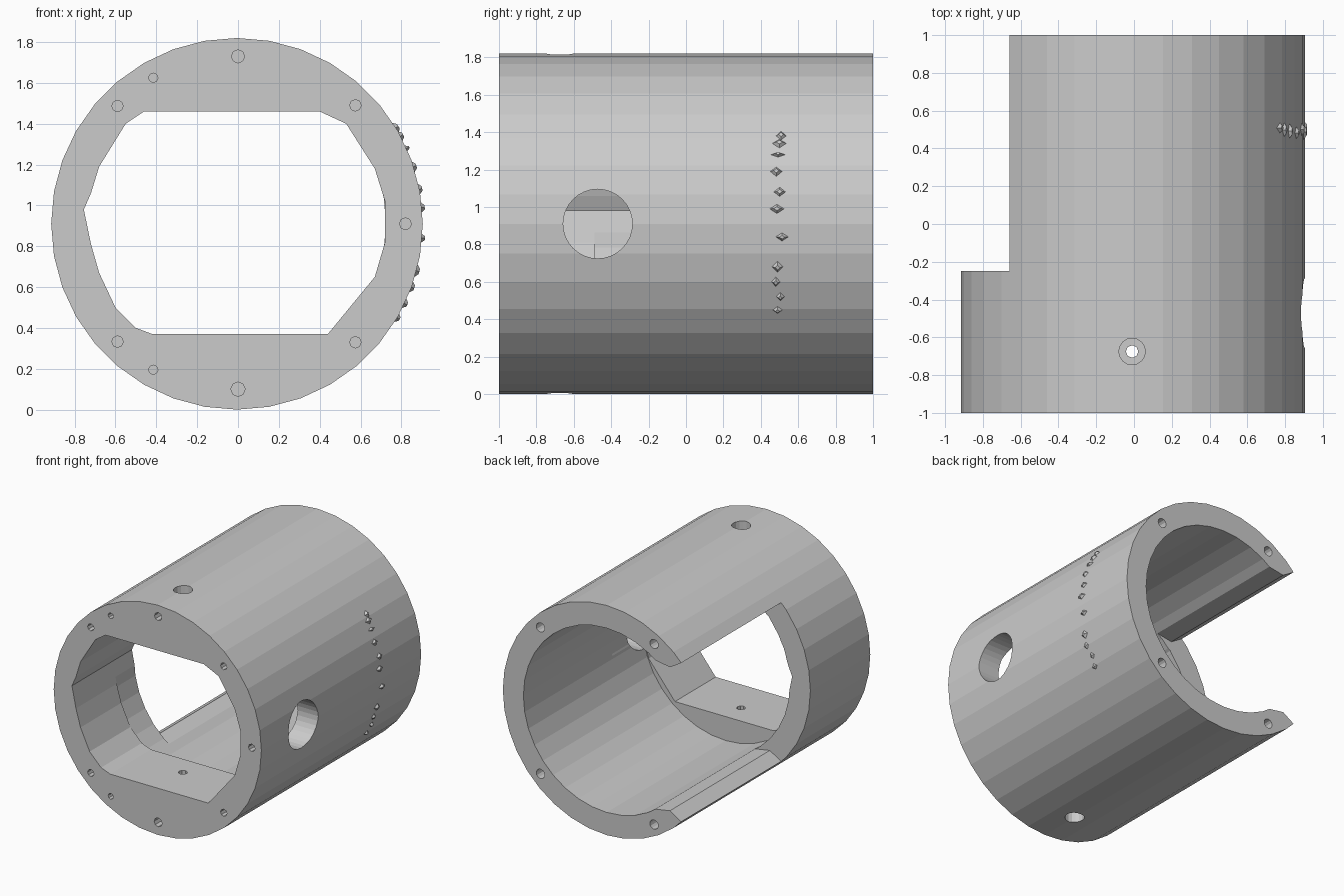
import bpy, bmesh, math, random
from mathutils import Matrix, Vector

if "Cube" in bpy.data.objects:
    bpy.data.objects.remove(bpy.data.objects["Cube"])

random.seed(3)
CX, CZ = -0.005, 0.91


def circle(r, n, x=CX, z=CZ):
    return [(x + r * math.cos(2 * math.pi * i / n), z + r * math.sin(2 * math.pi * i / n)) for i in range(n)]


def prism(name, profile, y0, y1):
    """Extrude an x-z profile along y."""
    bm = bmesh.new()
    face = bm.faces.new([bm.verts.new((x, y0, z)) for x, z in profile])
    ext = bmesh.ops.extrude_face_region(bm, geom=[face])
    bmesh.ops.translate(bm, vec=(0, y1 - y0, 0),
                        verts=[v for v in ext["geom"] if isinstance(v, bmesh.types.BMVert)])
    bmesh.ops.recalc_face_normals(bm, faces=bm.faces[:])
    return finish(name, bm)


def rod(name, p, q, r1, r2=None, n=12):
    """Cylinder or cone between two points."""
    p, q = Vector(p), Vector(q)
    rot = (q - p).to_track_quat('Z', 'Y').to_matrix().to_4x4()
    bm = bmesh.new()
    bmesh.ops.create_cone(bm, cap_ends=True, segments=n, radius1=r1, radius2=r2 or r1,
                          depth=(q - p).length, matrix=Matrix.Translation((p + q) / 2) @ rot)
    return finish(name, bm)


def finish(name, bm):
    me = bpy.data.meshes.new(name)
    bm.to_mesh(me)
    bm.free()
    ob = bpy.data.objects.new(name, me)
    bpy.context.collection.objects.link(ob)
    return ob


# Tube body
body = prism("tube_body", circle(0.91, 36), -1, 1)
cutters = []

# Front opening with flat top and bottom shelves
opening = [(-.42, .37), (.44, .37), (.67, .65), (.72, .82), (.72, 1.02), (.67, 1.18), (.53, 1.4),
           (.4, 1.46), (-.46, 1.46), (-.55, 1.4), (-.68, 1.19), (-.72, 1.06), (-.755, .98),
           (-.72, .81), (-.68, .67), (-.6, .5), (-.5, .4)]
cutters.append(prism("front_opening_cutter", opening, -1.1, -0.1))

# Main bore behind the shelves
cutters.append(prism("bore_cutter", circle(0.73, 36), -0.49, 1.1))

# Side slot with bevelled lips
lip = [(-.2, .59), (-.43, .59), (-.56, .568), (-.66, .63), (-1.1, .9)]
slot = [(x, CZ + z) for x, z in lip] + [(x, CZ - z) for x, z in reversed(lip)]
cutters.append(prism("slot_cutter", slot, -0.25, 1.1))

# Round port in the right wall
cutters.append(rod("port_cutter", (.4, -.472, CZ), (1.1, -.472, CZ), .185, n=32))

# Screw holes in the front face: x, z, radius
front = [(0, 1.73, .032), (0, .1, .035), (.82, CZ, .029)]
for s in (-1, 1):
    front += [(-.415, CZ + s * .715, .023), (-.59, CZ + s * .577, .028), (.575, CZ + s * .58, .028)]
for x, z, r in front:
    cutters.append(rod("front_hole_cutter", (x, -1.1, z), (x, -.75, z), r, n=8))

for s in (-1, 1):
    # Screw holes in the back face
    for x, dz in ((.575, .58), (-.42, .715)):
        cutters.append(rod("back_hole_cutter", (x, .75, CZ + s * dz), (x, 1.1, CZ + s * dz), .037))
    # Counterbored holes through the shelves
    cutters.append(rod("shelf_hole_cutter", (-.01, -.675, CZ + s * .45), (-.01, -.675, CZ + s * 1.0), .033, n=8))
    cutters.append(rod("counterbore_cutter", (-.01, -.675, CZ + s * .75), (-.01, -.675, CZ + s * 1.0), .07, n=16))

for c in cutters:
    c.hide_render = True
    c.hide_set(True)
    m = body.modifiers.new(c.name, 'BOOLEAN')
    m.operation, m.solver, m.object = 'DIFFERENCE', 'EXACT', c

# Apply the cuts and remove the cutters
bpy.context.view_layer.update()
cut = bpy.data.meshes.new_from_object(body.evaluated_get(bpy.context.evaluated_depsgraph_get()))
body.modifiers.clear()
body.data = cut
for c in cutters:
    bpy.data.objects.remove(c)

# Small raised chips on the right wall
bm = bmesh.new()
for z in (.45, .52, .6, .68, .84, .99, 1.08, 1.19, 1.28, 1.34, 1.38):
    a = math.asin((z - CZ) / .91)
    rot = Matrix.Rotation(-a, 4, 'Y') @ Matrix.Rotation(math.pi / 2, 4, 'Y')
    pos = Matrix.Translation((CX + .908 * math.cos(a), .5 + random.uniform(-.02, .02), z))
    size = Matrix.Diagonal((random.uniform(.02, .045), random.uniform(.03, .06), 1, 1))
    bmesh.ops.create_cone(bm, cap_ends=True, segments=4, radius1=1, radius2=.3, depth=.03,
                          matrix=pos @ rot @ size)
finish("raised_chips", bm)
